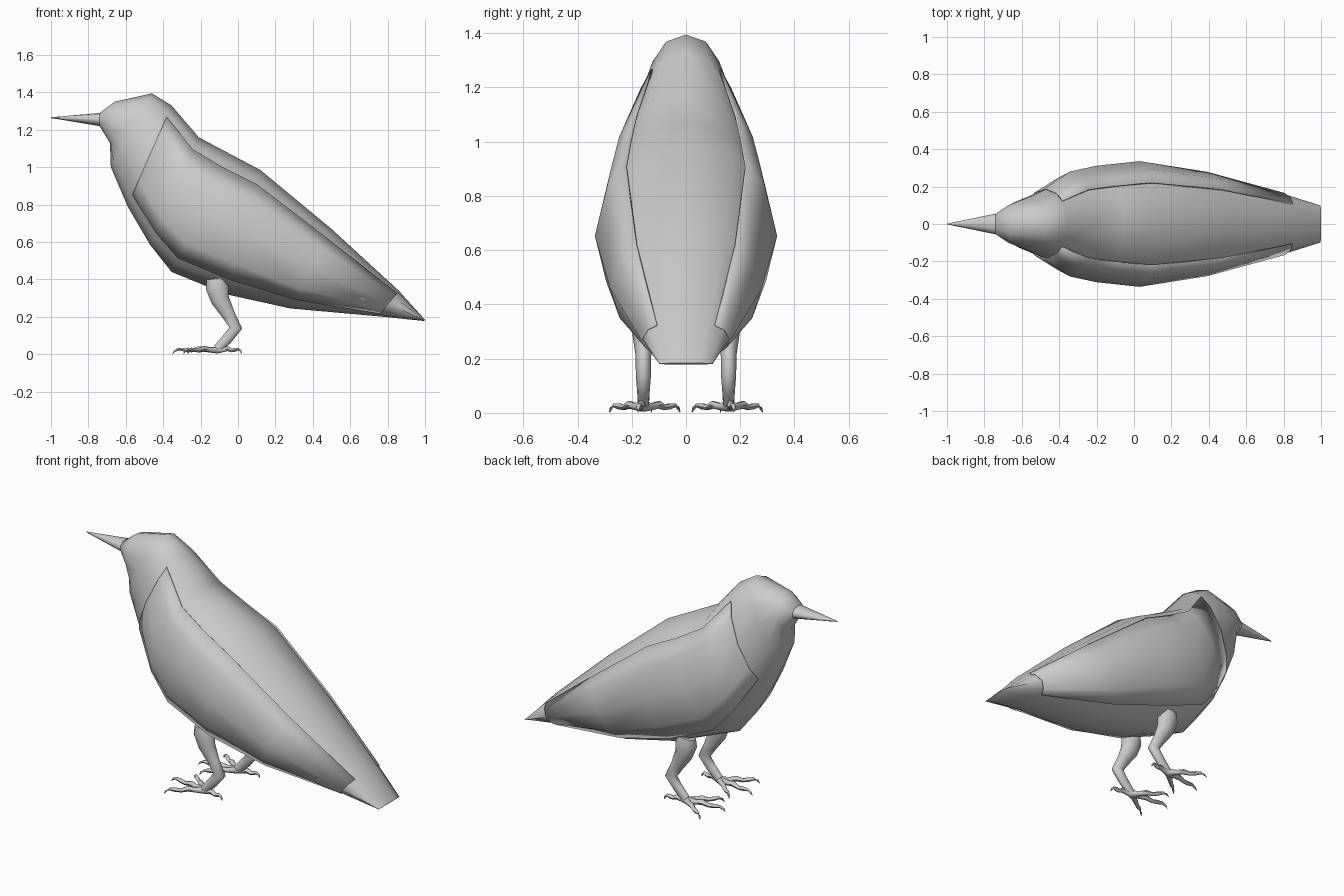
import bpy, bmesh
from math import sin, cos, pi, radians
from mathutils import Vector

if "Cube" in bpy.data.objects:
    bpy.data.objects.remove(bpy.data.objects["Cube"])


def loft(name, rings, closed=True, caps=True):
    """Skin a list of equal-length point rings into one mesh object."""
    bm = bmesh.new()
    vs = [[bm.verts.new(p) for p in r] for r in rings]
    n = len(rings[0])
    for a, b in zip(vs, vs[1:]):
        for i in range(n if closed else n - 1):
            j = (i + 1) % n
            bm.faces.new((a[i], a[j], b[j], b[i]))
    if caps:
        bm.faces.new(vs[0])
        bm.faces.new(vs[-1][::-1])
    bmesh.ops.recalc_face_normals(bm, faces=bm.faces)
    me = bpy.data.meshes.new(name)
    bm.to_mesh(me)
    bm.free()
    ob = bpy.data.objects.new(name, me)
    bpy.context.collection.objects.link(ob)
    return ob


def ring(sec, angles, trim=0.0):
    """Oval section between a top and a bottom profile point, bulging in y."""
    tx, tz, bx, bz, w = sec
    pts = []
    for a in angles:
        c, s = cos(a), sin(a)
        k = (1 if s >= 0 else -1) * abs(s) ** 0.92 * (w - trim)
        pts.append(((tx + bx) / 2 + (tx - bx) / 2 * c, k,
                    (tz + bz) / 2 + (tz - bz) / 2 * c))
    return pts


def tube(path, n=8, flat=1.0):
    """Rings round a path of (x, y, z, radius); flat scales the side axis."""
    p = [Vector(q[:3]) for q in path]
    out = []
    for i, q in enumerate(path):
        d = (p[min(i + 1, len(p) - 1)] - p[max(i - 1, 0)]).normalized()
        up = Vector((0, 0, 1)) if abs(d.z) < 0.6 else Vector((1, 0, 0))
        side = d.cross(up).normalized()
        up = side.cross(d)
        out.append([p[i] + side * (q[3] * flat * cos(2 * pi * k / n))
                    + up * (q[3] * sin(2 * pi * k / n)) for k in range(n)])
    return out


def mirror_y(ob):
    m = ob.modifiers.new("mirror", 'MIRROR')
    m.use_axis = (False, True, False)


FULL = [2 * pi * i / 12 for i in range(12)]

# sections: top x, top z, bottom x, bottom z, half width
head = [(-0.74, 1.29, -0.74, 1.22, 0.055),
        (-0.66, 1.35, -0.685, 1.13, 0.10),
        (-0.46, 1.395, -0.68, 1.00, 0.14)]
trunk = [(-0.355, 1.33, -0.59, 0.79, 0.19),
         (-0.21, 1.16, -0.47, 0.585, 0.28),
         (-0.05, 1.075, -0.355, 0.44, 0.31),
         (0.12, 0.985, -0.06, 0.32, 0.335),
         (0.50, 0.67, 0.28, 0.245, 0.278),
         (0.86, 0.34, 0.75, 0.203, 0.165),
         (1.00, 0.184, 0.995, 0.178, 0.105)]

# head, body and tail in one skin
loft("body", [ring(s, FULL) for s in head]
     + [ring(s, FULL, 0.006) for s in trunk])

# beak
loft("beak", [ring((-1.0, 1.267, -1.0, 1.263, 0.002), FULL),
              ring(head[0], FULL)])

# folded wings
ang = [radians(a) for a in (40, 60, 90, 120, 140)]
wing = loft("wings", [ring(s, ang, 0.003) for s in trunk[:-1]],
            closed=False, caps=False)
mirror_y(wing)
sol = wing.modifiers.new("thickness", 'SOLIDIFY')
sol.thickness, sol.offset = 0.008, 0

# legs
Y = 0.157
leg = [(-0.118, Y, 0.405, 0.052), (-0.112, Y, 0.36, 0.064),
       (-0.095, Y, 0.29, 0.052), (-0.05, Y, 0.21, 0.037),
       (-0.012, Y, 0.14, 0.036), (-0.06, Y, 0.08, 0.030),
       (-0.11, Y, 0.028, 0.026)]
mirror_y(loft("legs", tube(leg, 10, 0.78)))

# toes with claws: reach along x and y from the ankle
toes = {"inner_toes": (-0.16, -0.135), "middle_toes": (-0.24, -0.03),
        "outer_toes": (-0.18, 0.125), "back_toes": (0.13, 0.02)}
shape = [(0.0, 0.022, 0.020), (0.25, 0.024, 0.014), (0.42, 0.030, 0.015),
         (0.58, 0.020, 0.011), (0.72, 0.024, 0.012), (0.86, 0.028, 0.008),
         (0.95, 0.018, 0.006), (1.0, 0.003, 0.002)]
for name, (dx, dy) in toes.items():
    path = [(-0.11 + dx * t, Y + dy * t, z, r) for t, z, r in shape]
    mirror_y(loft(name, tube(path, 6)))

# smooth shading everywhere
for ob in bpy.context.collection.objects:
    ob.select_set(True)
    bpy.context.view_layer.objects.active = ob
bpy.ops.object.shade_smooth_by_angle(angle=radians(60))
